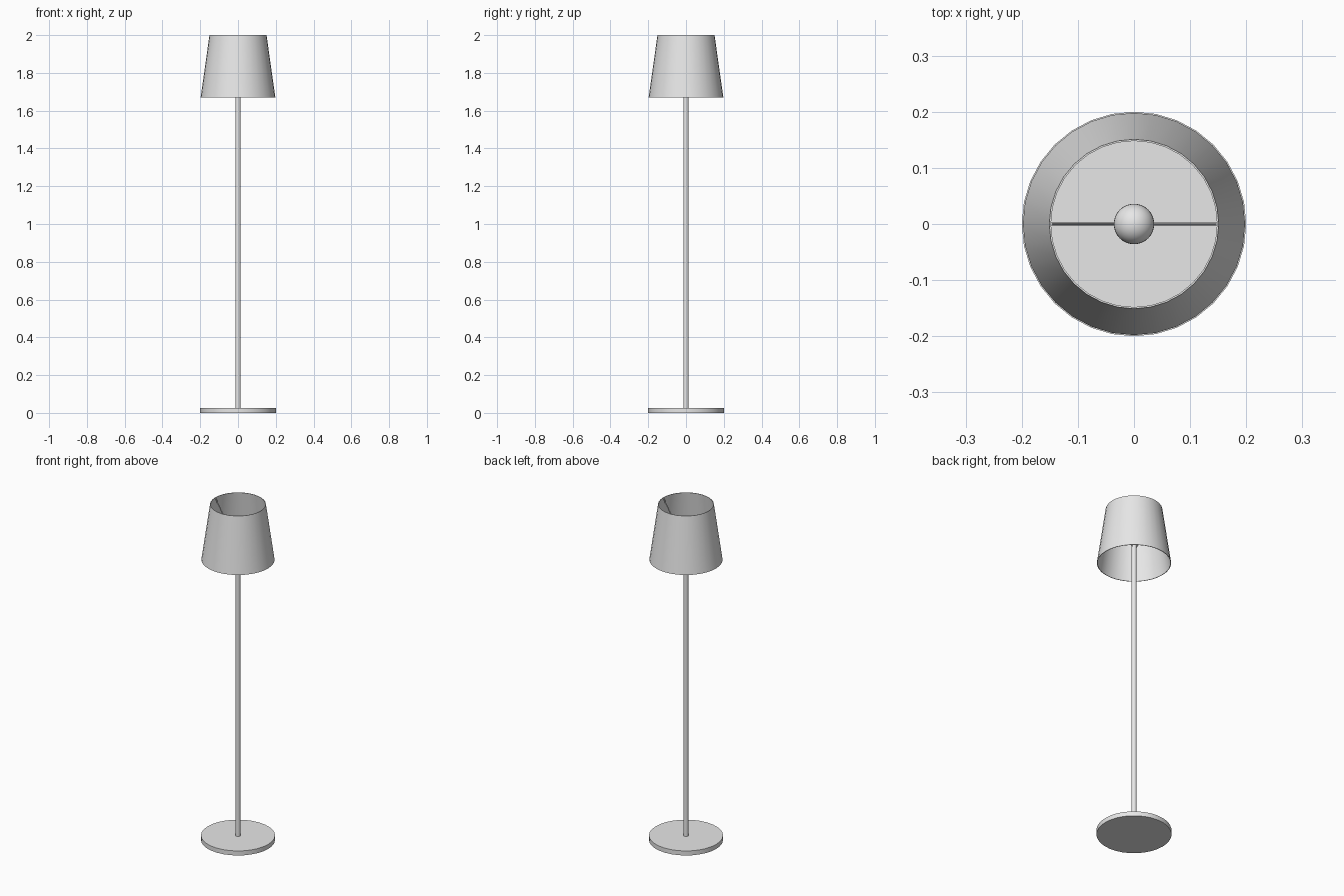
import bpy
import bmesh
import math
from mathutils import Vector

cube = bpy.data.objects.get("Cube")
if cube:
    bpy.data.objects.remove(cube, do_unlink=True)

# One plain grey for the whole lamp
grey = bpy.data.materials.new("light grey")
grey.use_nodes = True
COLOUR = (0.8, 0.8, 0.8, 1)
grey.diffuse_color = COLOUR
grey.node_tree.nodes["Principled BSDF"].inputs["Base Color"].default_value = COLOUR


def finish(name, bm):
    """Turn a bmesh into a smooth-shaded grey object."""
    bmesh.ops.recalc_face_normals(bm, faces=bm.faces)
    mesh = bpy.data.meshes.new(name)
    bm.to_mesh(mesh)
    bm.free()
    mesh.materials.append(grey)
    obj = bpy.data.objects.new(name, mesh)
    bpy.context.collection.objects.link(obj)
    bpy.ops.object.select_all(action='DESELECT')
    obj.select_set(True)
    bpy.context.view_layer.objects.active = obj
    bpy.ops.object.shade_smooth_by_angle(angle=math.radians(40))
    return obj


def lathe(name, profile, closed=False, sides=32):
    """Spin a (radius, height) profile around the z axis."""
    bm = bmesh.new()
    verts = [bm.verts.new((r, 0, z)) for r, z in profile]
    edges = [bm.edges.new(pair) for pair in zip(verts, verts[1:])]
    if closed:
        edges.append(bm.edges.new((verts[-1], verts[0])))
    bmesh.ops.spin(bm, geom=verts + edges, cent=(0, 0, 0), axis=(0, 0, 1),
                   angle=math.tau, steps=sides)
    bmesh.ops.remove_doubles(bm, verts=bm.verts, dist=0.0001)
    return finish(name, bm)


def rod(name, start, end, radius, sides=8):
    """Straight capped rod between two points."""
    start, end = Vector(start), Vector(end)
    axis = end - start
    bm = bmesh.new()
    bmesh.ops.create_cone(bm, cap_ends=True, segments=sides, radius1=radius,
                          radius2=radius, depth=axis.length)
    turn = axis.to_track_quat('Z', 'Y').to_matrix().to_4x4()
    bmesh.ops.transform(bm, matrix=turn, verts=bm.verts)
    bmesh.ops.translate(bm, vec=(start + end) / 2, verts=bm.verts)
    return finish(name, bm)


# Round foot and tall pole
lathe("base", [(0, 0), (0.2, 0), (0.2, 0.027), (0, 0.027)])
rod("pole", (0, 0, 0.02), (0, 0, 1.8), 0.014, sides=24)

# Thin tapered shade, open at both ends
lathe("shade", [(0.198, 1.67), (0.151, 2), (0.148, 2), (0.195, 1.67)], closed=True)

# Round bulb on top of the pole
bm = bmesh.new()
bmesh.ops.create_uvsphere(bm, u_segments=32, v_segments=16, radius=0.036)
bmesh.ops.translate(bm, vec=(0, 0, 1.83), verts=bm.verts)
finish("bulb", bm)

# Slanted spokes that carry the shade
for side, label in ((1, "left"), (-1, "right")):
    rod(label + "_spoke", (side * 0.008, 0, 1.76), (side * 0.148, 0, 1.995), 0.003)
